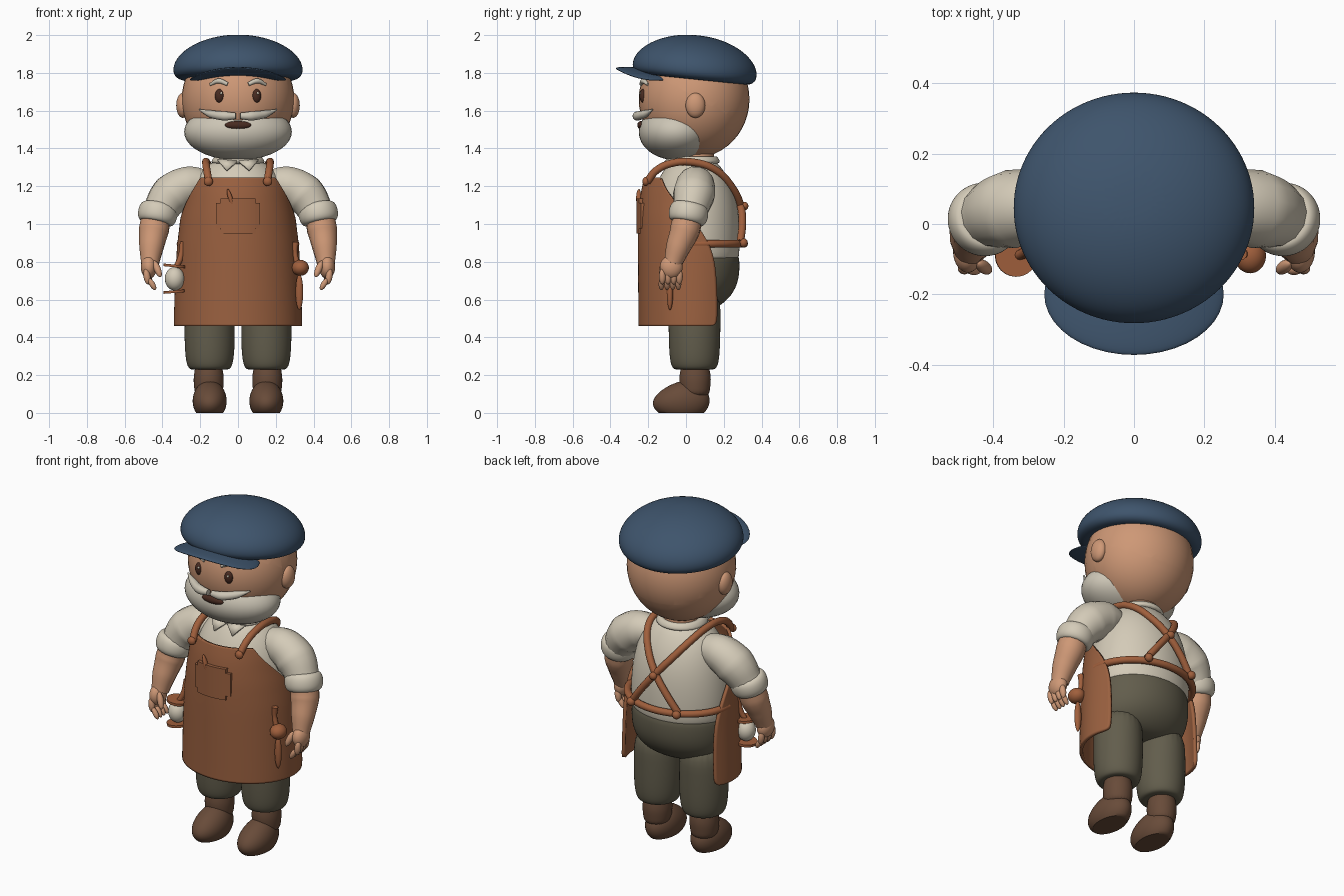
import bpy, bmesh
from math import sin, cos, pi, radians
from mathutils import Vector, Matrix, Quaternion

default = bpy.data.objects.get("Cube")
if default:
    bpy.data.objects.remove(default, do_unlink=True)


def material(name, red, green, blue):
    mat = bpy.data.materials.new(name)
    color = [((c / 255 + 0.055) / 1.055) ** 2.4 for c in (red, green, blue)] + [1]
    mat.use_nodes = True
    mat.diffuse_color = color
    mat.node_tree.nodes["Principled BSDF"].inputs["Base Color"].default_value = color
    return mat


BLUE = material("cap blue", 62, 84, 108)
SKIN = material("skin", 206, 152, 118)
CREAM = material("shirt cream", 212, 203, 184)
BEARD = material("beard grey", 204, 197, 181)
LEATHER = material("apron leather", 155, 97, 64)
STRAP = material("strap brown", 160, 95, 60)
TROUSER = material("trouser olive", 98, 93, 76)
BOOT = material("boot brown", 104, 75, 57)
HAIR = material("hair brown", 98, 87, 68)
DARK = material("dark brown", 72, 43, 33)


def finish(name, mesh, mats, subsurf=0, sharp=50):
    """Turn a mesh into a shaded object with its materials."""
    mesh.name = name
    mesh.materials.clear()
    for mat in mats:
        mesh.materials.append(mat)
    mesh.shade_smooth()
    ob = bpy.data.objects.new(name, mesh)
    bpy.context.scene.collection.objects.link(ob)
    if subsurf:
        mod = ob.modifiers.new("smooth", 'SUBSURF')
        mod.levels = mod.render_levels = subsurf
    else:
        mesh.set_sharp_from_angle(angle=radians(sharp))
    return ob


def from_bmesh(name, bm, *mats, subsurf=0):
    bmesh.ops.recalc_face_normals(bm, faces=bm.faces)
    mesh = bpy.data.meshes.new(name)
    bm.to_mesh(mesh)
    bm.free()
    return finish(name, mesh, mats, subsurf)


def aim(axis):
    return Vector(axis).to_track_quat('Z', 'Y') if axis else Quaternion()


def ball_bmesh(loc, size, axis=None):
    bm = bmesh.new()
    bmesh.ops.create_uvsphere(bm, u_segments=40, v_segments=24, radius=1)
    bm.transform(Matrix.LocRotScale(Vector(loc), aim(axis), Vector(size)))
    return bm


def ball(name, loc, size, mat, axis=None):
    return from_bmesh(name, ball_bmesh(loc, size, axis), mat)


def loft(name, rings, mat, loc=(0, 0, 0), rot=None, subsurf=2):
    """Stack elliptical rings of (z, half width, half depth), optionally y shift."""
    bm = bmesh.new()
    count, loops = 24, []
    for z, rx, ry, *shift in rings:
        dy = shift[0] if shift else 0
        loops.append([bm.verts.new((rx * cos(2 * pi * i / count),
                                    ry * sin(2 * pi * i / count) + dy, z)) for i in range(count)])
    for low, high in zip(loops, loops[1:]):
        for i in range(count):
            j = (i + 1) % count
            bm.faces.new((low[i], low[j], high[j], high[i]))
    bm.faces.new(loops[0])
    bm.faces.new(loops[-1])
    bm.transform(Matrix.LocRotScale(Vector(loc), rot or Quaternion(), None))
    return from_bmesh(name, bm, mat, subsurf=subsurf)


def tube(name, points, radii, mat):
    """Sweep a round section along a smooth path."""
    curve = bpy.data.curves.new(name, 'CURVE')
    curve.dimensions = '3D'
    curve.bevel_depth, curve.bevel_resolution, curve.resolution_u = 1, 5, 8
    curve.use_fill_caps = True
    spline = curve.splines.new('BEZIER')
    spline.bezier_points.add(len(points) - 1)
    for i, (knot, co) in enumerate(zip(spline.bezier_points, points)):
        knot.co = co
        knot.handle_left_type = knot.handle_right_type = 'AUTO'
        knot.radius = radii[i] if isinstance(radii, (list, tuple)) else radii
    temp = bpy.data.objects.new(name + " path", curve)
    bpy.context.scene.collection.objects.link(temp)
    bpy.context.view_layer.update()
    graph = bpy.context.evaluated_depsgraph_get()
    mesh = bpy.data.meshes.new_from_object(temp.evaluated_get(graph))
    bpy.data.objects.remove(temp, do_unlink=True)
    return finish(name, mesh, [mat])


# Head, with hair coloured behind the ears and above a sloping line
bm = ball_bmesh((0, .043, 1.66), (.298, .293, .31))
for point, normal in (((0, 0, 1.7), (0, 1, 0)), ((0, 0, 1.7), (0, .55, 1))):
    bmesh.ops.bisect_plane(bm, geom=bm.verts[:] + bm.edges[:] + bm.faces[:],
                           plane_co=point, plane_no=normal)
for face in bm.faces:
    mid = face.calc_center_median()
    face.material_index = int(mid.y > 0 and mid.z + .55 * mid.y > 1.7)
from_bmesh("head", bm, SKIN, HAIR)

# Beard and mouth
ball("beard", (0, -.05, 1.488), (.285, .2, .15), BEARD)
ball("mouth", (0, -.238, 1.523), (.07, .02, .022), DARK)

# Cap crown and drooping visor
loft("cap_crown", [(z, r * .348, r * .335) for z, r in (
    (-.045, .7), (-.045, .9), (-.025, .975), (0, 1), (.04, .985), (.09, .89),
    (.14, .69), (.175, .42), (.19, .15))], BLUE,
    (0, .045, 1.81), Quaternion((1, 0, 0), radians(-6)))
bm = ball_bmesh((0, -.2, 1.803), (.255, .172, .02))
for v in bm.verts:
    v.co.z -= .6 * v.co.x ** 2 + .12 * (v.co.y + .2)
from_bmesh("cap_visor", bm, BLUE)

# Neck, shirt, collar and seat of the trousers
loft("neck", [(1.28, .11, .1), (1.35, .1, .1), (1.43, .1, .1)], SKIN, (0, .05, 0))
loft("shirt", [(.8, .27, .225), (.81, .29, .245), (.95, .292, .248), (1.1, .275, .238),
               (1.22, .24, .2), (1.3, .185, .15), (1.345, .11, .105)], CREAM, (0, .04, 0))
loft("collar", [(1.31, .15, .15), (1.34, .14, .145), (1.365, .12, .125), (1.35, .1, .1)],
     CREAM, (0, .035, 0))
loft("trouser_seat", [(.88, .27, .23), (.8, .287, .243), (.7, .285, .238), (.62, .265, .2),
                      (.56, .2, .13), (.545, .1, .07)], TROUSER, (0, .045, 0))

# Apron: each row is (height, half width, half depth, half wrap angle)
rows = ((.46, .333, .285, 114), (.5, .333, .285, 116), (.7, .326, .286, 115),
        (.82, .32, .287, 112), (.9, .315, .287, 106), (.98, .305, .286, 96),
        (1.05, .297, .284, 83), (1.15, .282, .274, 63), (1.21, .27, .261, 52), (1.245, .263, .252, 48))
bm = bmesh.new()
grid = []
for z, rx, ry, wrap in rows:
    angles = [radians(wrap * (i / 10 - 1)) for i in range(21)]
    grid.append([bm.verts.new((rx * sin(a), .04 - ry * cos(a), z)) for a in angles])
for low, high in zip(grid, grid[1:]):
    for i in range(20):
        bm.faces.new((low[i], low[i + 1], high[i + 1], high[i]))
apron = from_bmesh("apron", bm, LEATHER, subsurf=2)
shell = apron.modifiers.new("thickness", 'SOLIDIFY')
shell.thickness, shell.offset = .018, 0

# Apron pocket, bent to the apron's curve, and a tool peeking out
bm = bmesh.new()
bmesh.ops.create_cube(bm, size=1)
bm.transform(Matrix.LocRotScale(Vector((0, 0, 1.043)), None, Vector((.235, .024, .185))))
corners = [e for e in bm.edges if abs(e.verts[0].co.y - e.verts[1].co.y) > .01]
bmesh.ops.bevel(bm, geom=corners, offset=.025, segments=4, affect='EDGES')
for i in range(-5, 6):
    bmesh.ops.bisect_plane(bm, geom=bm.verts[:] + bm.edges[:] + bm.faces[:],
                           plane_co=(i * .018, 0, 0), plane_no=(1, 0, 0))
for v in bm.verts:
    v.co.y += .042 - .293 * (1 - (v.co.x / .297) ** 2) ** .5
from_bmesh("apron_pocket", bm, LEATHER)
ball("pocket_tool", (-.04, -.25, 1.135), (.014, .012, .052), STRAP, (-.3, 0, 1))

# Waist tie round the back, and buttons on the crossed straps
tube("waist_tie", [(.305 * cos(pi * i / 12), .04 + .268 * sin(pi * i / 12), .895)
                   for i in range(13)], .02, STRAP)
ball("strap_cross_button", (0, .31, 1.095), (.022, .02, .022), STRAP)

for s, side in ((1, "left"), (-1, "right")):
    def at(x, y, z):
        return (s * x, y, z)

    # Face details
    ball(side + "_ear", at(.292, .05, 1.628), (.035, .052, .066), SKIN)
    ball(side + "_eye", at(.097, -.225, 1.678), (.025, .021, .037), DARK)
    ball(side + "_eye_glint", (s * .097 + .008, -.244, 1.692), (.006, .005, .007), CREAM)
    tube(side + "_eyebrow", [at(.055, -.237, 1.74), at(.1, -.226, 1.757), at(.148, -.202, 1.738)],
         (.01, .014, .007), BEARD)
    tube(side + "_moustache", [at(.012, -.262, 1.572), at(.07, -.257, 1.572),
                               at(.14, -.22, 1.582), at(.205, -.178, 1.605)],
         (.017, .025, .021, .004), BEARD)

    # Collar flap
    bm = bmesh.new()
    bm.faces.new([bm.verts.new(at(*p)) for p in
                  ((.005, -.112, 1.335), (.11, -.095, 1.345), (.06, -.145, 1.288))])
    flap = from_bmesh(side + "_collar_flap", bm, CREAM)
    flap.modifiers.new("thickness", 'SOLIDIFY').thickness = .014

    # Shoulder strap crossing to the other side of the back
    tube(side + "_strap", [at(.155, -.205, 1.225), at(.165, -.155, 1.285), at(.17, -.06, 1.325),
                           at(.165, .05, 1.325), at(.145, .15, 1.29), at(.08, .24, 1.2),
                           at(0, .288, 1.1), at(-.08, .298, 1), at(-.15, .288, .905)], .02, STRAP)
    ball(side + "_front_button", at(.157, -.213, 1.225), (.024, .018, .024), STRAP)
    ball(side + "_back_button", at(-.15, .305, .9), (.024, .022, .024), STRAP)

    # Sleeve, rolled cuff and forearm
    tube(side + "_sleeve", [at(.17, .05, 1.21), at(.26, .05, 1.205), at(.35, .042, 1.155),
                            at(.42, .02, 1.06)], (.08, .103, .112, .09), CREAM)
    loft(side + "_cuff", [(-.052, .075, .075), (-.05, .09, .09), (-.025, .107, .105), (.025, .107, .105),
                          (.05, .09, .09), (.052, .07, .07)], CREAM, at(.425, .013, 1.055),
         aim((-.2 * s, .2, 1)))
    tube(side + "_forearm", [at(.43, .01, 1.05), at(.445, -.005, .97), at(.458, -.04, .88),
                             at(.466, -.07, .79)], (.078, .08, .066, .048), SKIN)

    # Hand with curled fingers
    ball(side + "_palm", at(.472, -.078, .772), (.042, .06, .062), SKIN)
    for i in range(4):
        y = -.122 + i * .03
        ball(f"{side}_finger_{i}", at(.482 - i * .003, y - .003, .722), (.018, .018, .042), SKIN,
             at(.15, 0, 1))
        ball(f"{side}_fingertip_{i}", at(.455, y - .008, .682), (.015, .015, .036), SKIN,
             at(.6, 0, 1))
    ball(side + "_thumb", at(.427, -.122, .762), (.018, .018, .048), SKIN, at(.4, .3, 1))

    # Trouser leg and boot
    loft(side + "_trouser_leg", [(.228, .09, .09), (.232, .11, .115), (.265, .126, .13), (.35, .134, .137),
                                 (.5, .135, .139), (.66, .12, .14)], TROUSER, at(.15, .045, 0))
    loft(side + "_boot_shaft", [(.08, .07, .075), (.13, .078, .08), (.18, .082, .086),
                                (.22, .076, .08), (.26, .07, .07)], BOOT, at(.155, .048, 0))
    bm = ball_bmesh(at(.15, -.025, .065), (.09, .15, .108))
    for v in bm.verts:
        v.co.z = max(0, v.co.z) * (1 + 1.3 * min(0, v.co.y))
    from_bmesh(side + "_boot_foot", bm, BOOT)

# Thread spool hanging at the right hip
for name, z, lean in (("spool_top", .778, .1), ("spool_base", .642, -.08)):
    loft(name, [(-.007, .06, .06), (.007, .06, .06)], STRAP, (-.335, -.09, z),
         aim((lean, 0, 1)), subsurf=0)
ball("spool_thread", (-.335, -.09, .71), (.052, .052, .062), CREAM)
tube("spool_hanger", [(-.33, -.09, .77), (-.305, -.08, .82), (-.295, -.07, .905)],
     (.014, .016, .012), STRAP)

# Awl hanging at the left hip
tube("awl_handle", [(.305, -.085, .905), (.302, -.085, .85), (.315, -.085, .78)],
     (.017, .013, .015), STRAP)
ball("awl_knob", (.33, -.09, .768), (.045, .05, .042), STRAP)
ball("awl_blade", (.325, -.085, .64), (.02, .017, .095), STRAP)
